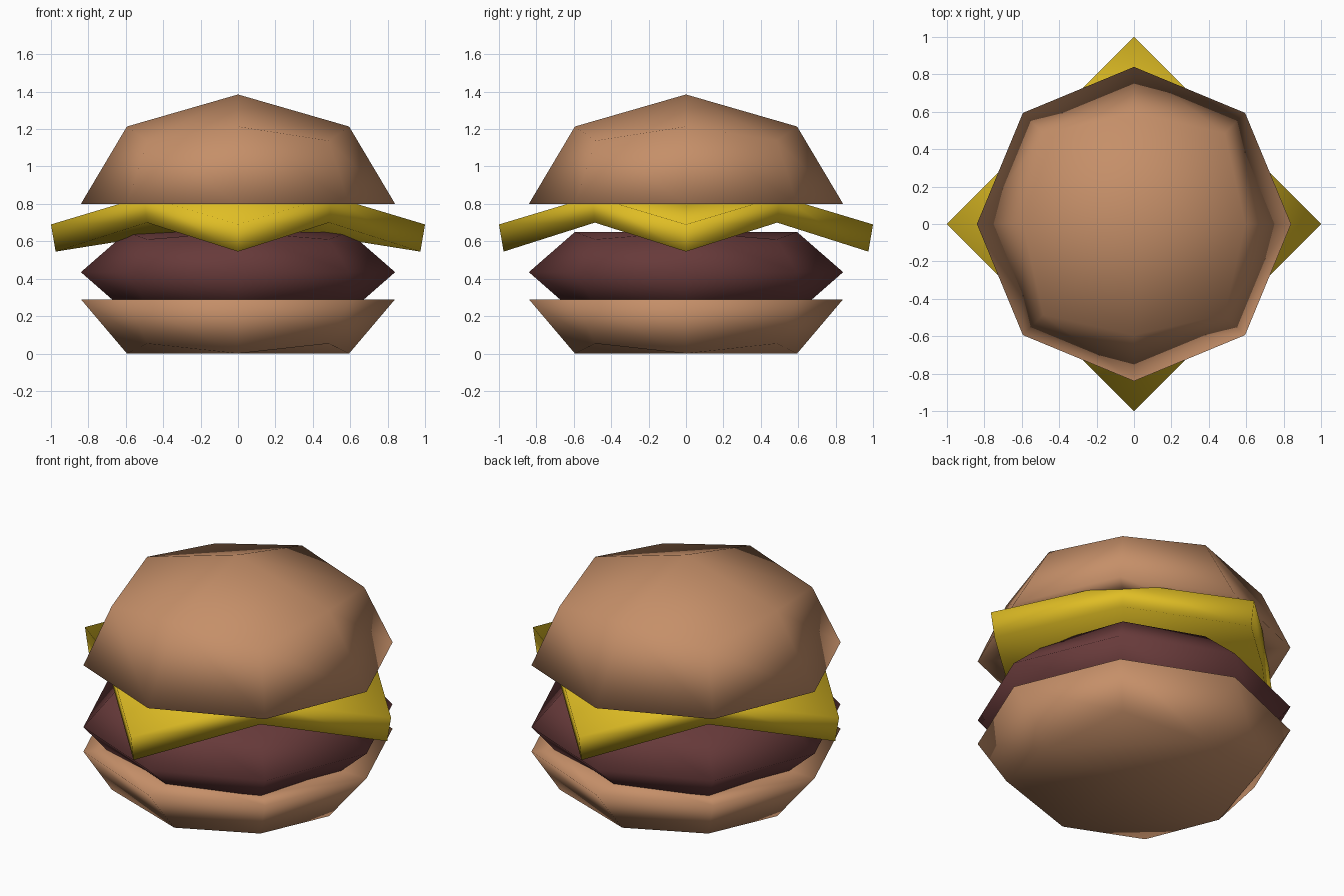
import bpy, bmesh

if "Cube" in bpy.data.objects:
    bpy.data.objects.remove(bpy.data.objects["Cube"])

def material(name, rgb):
    m = bpy.data.materials.new(name)
    m.diffuse_color = (*rgb, 1)
    m.use_nodes = True
    m.node_tree.nodes["Principled BSDF"].inputs["Base Color"].default_value = m.diffuse_color
    return m

bread = material("bread brown", (0.56, 0.275, 0.14))
meat = material("meat brown", (0.135, 0.042, 0.042))
yellow = material("cheese yellow", (0.74, 0.51, 0.018))

def finish(bm, name, mat):
    bmesh.ops.recalc_face_normals(bm, faces=bm.faces[:])
    for f in bm.faces:
        f.smooth = True
    me = bpy.data.meshes.new(name)
    bm.to_mesh(me)
    bm.free()
    me.materials.append(mat)
    ob = bpy.data.objects.new(name, me)
    bpy.context.collection.objects.link(ob)
    return ob

def flat_ball(name, mat, z, height, low, high):
    """Eight-sided cube-ball, squashed in z and clamped flat at low / high (unit heights)."""
    bm = bmesh.new()
    bmesh.ops.create_cube(bm, size=2)
    bmesh.ops.subdivide_edges(bm, edges=bm.edges[:], cuts=1, use_grid_fill=True)
    for v in bm.verts:
        v.co.normalize()
        v.co *= 1.0
        h = min(max(v.co.z, low), high)
        v.co = (v.co.x * 0.84, v.co.y * 0.84, z + h * height)
    return finish(bm, name, mat)

K = 0.7071
flat_ball("bottom_bun", bread, 0.29, 0.41, -K, 0)
flat_ball("patty", meat, 0.435, 0.304, -K, K)
flat_ball("top_bun", bread, 0.80, 0.585, 0, 1)

# cheese slice: 3x3 diamond sheet with drooping corners and thickness
bm = bmesh.new()
def layer(scale, z_flat, z_corner):
    g = {}
    for i in (-1, 0, 1):
        for j in (-1, 0, 1):
            z = z_corner if i and j else z_flat
            g[i, j] = bm.verts.new(((i - j) / 2 * scale, (i + j) / 2 * scale, z))
    # folds run parallel to x
    for i in (-1, 0):
        for j in (-1, 0):
            a, b, c, d = g[i, j], g[i + 1, j], g[i + 1, j + 1], g[i, j + 1]
            bm.faces.new((a, b, d))
            bm.faces.new((b, c, d))
    return g

top = layer(1.0, 0.84, 0.69)
bot = layer(0.975, 0.70, 0.545)
rim = [(-1, -1), (0, -1), (1, -1), (1, 0), (1, 1), (0, 1), (-1, 1), (-1, 0)]
for p, q in zip(rim, rim[1:] + rim[:1]):
    bm.faces.new((top[p], top[q], bot[q], bot[p]))
finish(bm, "cheese_slice", yellow)
